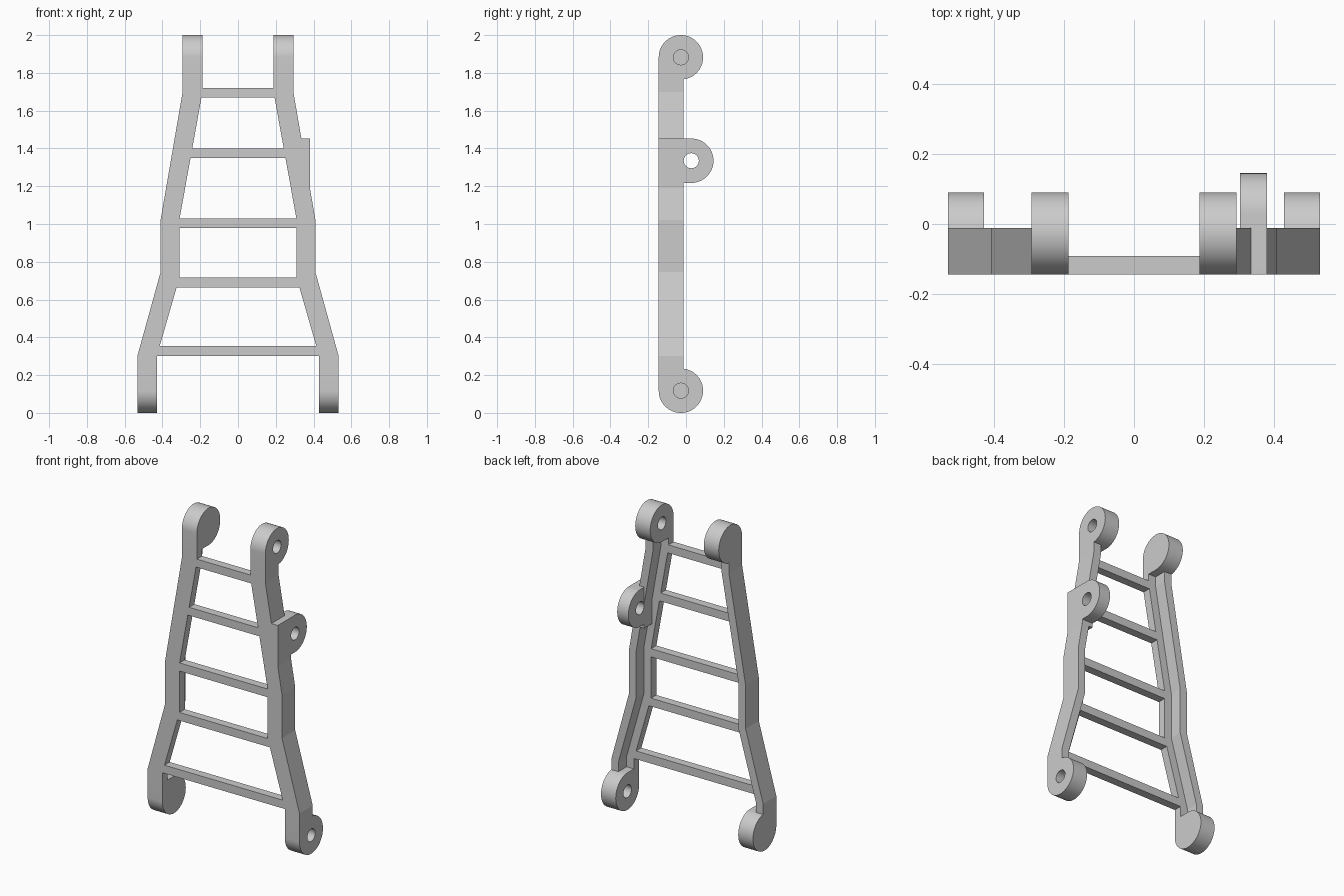
import bpy, bmesh
from math import sin, cos, pi, radians

cube = bpy.data.objects.get("Cube")
if cube:
    bpy.data.objects.remove(cube, do_unlink=True)

grey = bpy.data.materials.new("plain grey")
grey.use_nodes = True
grey.diffuse_color = (0.6, 0.6, 0.6, 1)
grey.node_tree.nodes["Principled BSDF"].inputs["Base Color"].default_value = (0.6, 0.6, 0.6, 1)

FRONT, WEB_BACK, RAIL_BACK = -0.1445, -0.092, -0.012
RADIUS, HOLE = 0.1175, 0.04
# Rail edges as (x, z), bottom to top
OUTER = [(0.533, 0.232), (0.533, 0.3), (0.41, 0.745), (0.41, 1.02), (0.293, 1.70), (0.293, 1.768)]
INNER = [(0.43, 0.232), (0.43, 0.3), (0.309, 0.72), (0.309, 1.03), (0.188, 1.70), (0.188, 1.768)]


def loft(name, sections):
    """Skin equal-length closed sections and cap both ends."""
    bm = bmesh.new()
    rings = [[bm.verts.new(p) for p in s] for s in sections]
    n = len(rings[0])
    for a, b in zip(rings, rings[1:]):
        for i in range(n):
            j = (i + 1) % n
            bm.faces.new((a[i], a[j], b[j], b[i]))
    bm.faces.new(rings[0])
    bm.faces.new(rings[-1])
    bmesh.ops.recalc_face_normals(bm, faces=bm.faces)
    mesh = bpy.data.meshes.new(name)
    bm.to_mesh(mesh)
    bm.free()
    mesh.materials.append(grey)
    obj = bpy.data.objects.new(name, mesh)
    bpy.context.collection.objects.link(obj)
    return obj


def prism(name, x0, x1, profile):
    """Extrude a (y, z) profile along x."""
    return loft(name, [[(x, y, z) for y, z in profile] for x in (x0, x1)])


def arc(cy, cz, r, start, end, steps):
    angles = [radians(start + (end - start) * i / steps) for i in range(steps + 1)]
    return [(cy + r * cos(a), cz + r * sin(a)) for a in angles]


def lug(name, x0, x1, cy, cz, profile):
    """Extruded eye with a pin hole through it."""
    obj = prism(name, x0, x1, profile)
    cutter = prism("hole_cutter", x0 - 0.1, x1 + 0.1, arc(cy, cz, HOLE, 0, 360, 32)[:-1])
    cutter.hide_render = True
    mod = obj.modifiers.new("hole", "BOOLEAN")
    mod.operation, mod.solver, mod.object = "DIFFERENCE", "EXACT", cutter
    bpy.ops.object.select_all(action="DESELECT")
    bpy.context.view_layer.objects.active = obj
    obj.select_set(True)
    bpy.ops.object.modifier_apply(modifier=mod.name)
    bpy.data.objects.remove(cutter, do_unlink=True)
    bpy.ops.object.shade_smooth_by_angle(angle=radians(30))


def inner_x(z):
    for (xa, za), (xb, zb) in zip(INNER, INNER[1:]):
        if za <= z <= zb:
            return xa + (xb - xa) * (z - za) / (zb - za)


for side, s in (("left", 1), ("right", -1)):
    # Bent rail with a stepped, L-shaped section
    sections = []
    for (xo, zo), (xi, zi) in zip(OUTER, INNER):
        xm, zm = (xo + xi) / 2, (zo + zi) / 2
        sections.append([(s * xo, FRONT, zo), (s * xi, FRONT, zi), (s * xi, WEB_BACK, zi),
                         (s * xm, WEB_BACK, zm), (s * xm, RAIL_BACK, zm), (s * xo, RAIL_BACK, zo)])
    loft(side + "_rail", sections)

    # Round eyes at the foot and head, squared where they meet the rail
    cy = FRONT + RADIUS
    z = RADIUS
    foot = [(FRONT, z + RADIUS)] + arc(cy, z, RADIUS, 90, -180, 48)
    lug(side + "_foot_lug", s * INNER[0][0], s * OUTER[0][0], cy, z, foot)
    z = 2 - RADIUS
    head = [(FRONT, z - RADIUS)] + arc(cy, z, RADIUS, -90, 180, 48)
    lug(side + "_head_lug", s * INNER[-1][0], s * OUTER[-1][0], cy, z, head)

# Single eye on the left rail
cy, cz = 0.028, 1.335
side_eye = [(RAIL_BACK, cz - RADIUS), (RAIL_BACK, 1.19), (FRONT, 1.19), (FRONT, cz + RADIUS)]
lug("side_lug", 0.303, 0.381, cy, cz, side_eye + arc(cy, cz, RADIUS, 90, -90, 32))

# Rungs
for i, z in enumerate((0.327, 0.69, 1.004, 1.375, 1.695)):
    half = inner_x(z) + 0.03
    lo, hi = z - 0.026, z + 0.026
    prism(f"rung_{i + 1}", -half, half, [(FRONT, lo), (WEB_BACK, lo), (WEB_BACK, hi), (FRONT, hi)])
